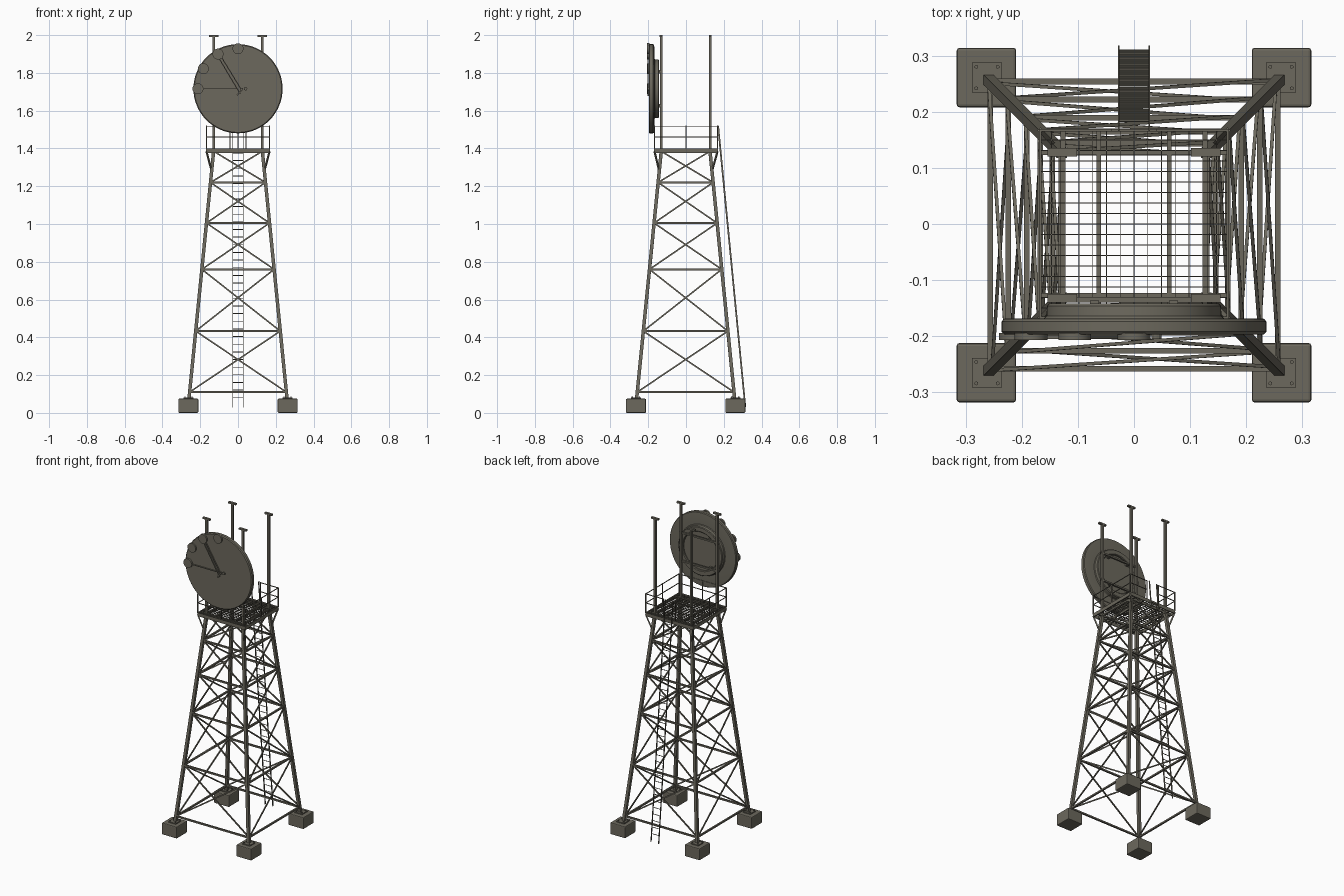
import bpy, bmesh, math
from mathutils import Vector, Matrix

if "Cube" in bpy.data.objects:
    bpy.data.objects.remove(bpy.data.objects["Cube"])

mat = bpy.data.materials.new("weathered grey steel")
mat.diffuse_color = (0.150, 0.140, 0.110, 1)
mat.use_nodes = True
mat.node_tree.nodes["Principled BSDF"].inputs["Base Color"].default_value = mat.diffuse_color


def finish(bm, name, smooth=False, bevel=0):
    bmesh.ops.recalc_face_normals(bm, faces=bm.faces[:])
    me = bpy.data.meshes.new(name)
    bm.to_mesh(me)
    bm.free()
    me.materials.append(mat)
    ob = bpy.data.objects.new(name, me)
    bpy.context.collection.objects.link(ob)
    if bevel:
        m = ob.modifiers.new("bevel", 'BEVEL')
        m.width, m.segments = bevel, 2
    if smooth:
        bpy.ops.object.select_all(action='DESELECT')
        ob.select_set(True)
        bpy.context.view_layer.objects.active = ob
        bpy.ops.object.shade_smooth_by_angle(angle=math.radians(35))
    return ob


def beam(bm, a, b, w, d, hint=(0, 0, 1)):
    """Box from a to b; w across the hint direction, d along it."""
    a, b = Vector(a), Vector(b)
    z = (b - a).normalized()
    x = Vector(hint).cross(z).normalized()
    y = z.cross(x)
    M = Matrix((x, y, z)).transposed().to_4x4()
    M.translation = (a + b) / 2
    bmesh.ops.create_cube(bm, size=1, matrix=M @ Matrix.Diagonal((w, d, (b - a).length, 1)))


def box(bm, c, s):
    bmesh.ops.create_cube(bm, size=1, matrix=Matrix.Translation(c) @ Matrix.Diagonal((*s, 1)))


def rod(bm, a, b, r, n=8):
    a, b = Vector(a), Vector(b)
    q = (b - a).to_track_quat('Z', 'Y').to_matrix().to_4x4()
    bmesh.ops.create_cone(bm, cap_ends=True, segments=n, radius1=r, radius2=r,
                          depth=(b - a).length, matrix=Matrix.Translation((a + b) / 2) @ q)


CORNERS = [(-1, -1), (1, -1), (1, 1), (-1, 1)]
Y0 = -.002  # the tower sits slightly forward of the ladder-inclusive centre


def half(z):
    """Half width of the tapering tower at height z."""
    return 0.256 - 0.0995 * (z - 0.11)


# concrete footings, base plates and anchor bolts
bm = bmesh.new()
for sx, sy in CORNERS:
    box(bm, (sx * .263, sy * .263 + Y0, .0375), (.106, .106, .075))
finish(bm, "footings", bevel=.005)
bm = bmesh.new()
for sx, sy in CORNERS:
    box(bm, (sx * .262, sy * .263 + Y0, .078), (.053, .053, .006))
    for dx, dy in CORNERS:
        x, y = sx * .262 + dx * .019, sy * .263 + dy * .019 + Y0
        rod(bm, (x, y, .08), (x, y, .088), .0035, 6)
finish(bm, "base_plates")

# tapering legs
bm = bmesh.new()
for sx, sy in CORNERS:
    a, b = half(.08), half(1.39)
    beam(bm, (sx * a, sy * a + Y0, .08), (sx * b, sy * b + Y0, 1.39), .018, .018, (0, 1, 0))
finish(bm, "legs")

# horizontal girts and crossed braces on every face
levels = [.11, .433, .76, 1.005, 1.22, 1.385]
girts, braces = bmesh.new(), bmesh.new()
for i in range(4):
    c, d = CORNERS[i], CORNERS[(i + 1) % 4]
    n = ((c[0] + d[0]) / 2, (c[1] + d[1]) / 2, 0)

    def pt(k, z, off=0):
        h = half(z)
        return (k[0] * h + n[0] * off, k[1] * h + n[1] * off + Y0, z)
    for z in levels:
        beam(girts, pt(c, z), pt(d, z), .01, .01, n)
    for z0, z1 in zip(levels, levels[1:]):
        beam(braces, pt(c, z0, .003), pt(d, z1, .003), .008, .006, n)
        beam(braces, pt(d, z0, -.003), pt(c, z1, -.003), .008, .006, n)
finish(girts, "horizontal_girts")
finish(braces, "cross_braces")

# platform frame with joists and corner brackets
P = .167
bm = bmesh.new()
for s in (-1, 1):
    beam(bm, (-P, s * P, 1.388), (P, s * P, 1.388), .005, .022)
    beam(bm, (s * P, -P, 1.388), (s * P, P, 1.388), .005, .022)
    beam(bm, (-P, s * .127, 1.386), (P, s * .127, 1.386), .008, .014)
    for x in (.063, .127):
        beam(bm, (s * x, -P, 1.386), (s * x, P, 1.386), .008, .014)
for sx, sy in CORNERS:
    h = half(1.28)
    beam(bm, (sx * h, sy * h + Y0, 1.28), (sx * P, sy * P, 1.385), .008, .008)
finish(bm, "platform_frame")

# open floor grating
bm = bmesh.new()
for i in range(-8, 9):
    beam(bm, (-P, i * .0187, 1.394), (P, i * .0187, 1.394), .0022, .006)
for i in range(-6, 7):
    beam(bm, (i * .0245, -P, 1.394), (i * .0245, P, 1.394), .0015, .004)
finish(bm, "platform_grating")

# guard rails with a gap at the back for the ladder
bm = bmesh.new()
G = .042
for x, y in [(-P, -P), (P, -P), (P, P), (-P, P), (0, -P), (P, 0), (-P, 0), (G, P), (-G, P)]:
    box(bm, (x, y, 1.458), (.005, .005, .125))
for z in (1.46, 1.518):
    for s in (-1, 1):
        beam(bm, (s * P, -P, z), (s * P, P, z), .004, .004)
        beam(bm, (s * P, P, z), (s * G, P, z), .004, .004)
    beam(bm, (-P, -P, z), (P, -P, z), .004, .004)
finish(bm, "guard_rails")

# sloping ladder
bm = bmesh.new()
lo, hi = Vector((0, .314, .03)), Vector((0, .17, 1.52))
for s in (-.027, .027):
    beam(bm, lo + Vector((s, 0, 0)), hi + Vector((s, 0, 0)), .0025, .009, (0, 1, 0))
for i in range(33):
    c = lo.lerp(hi, (.05 + i * .0405) / 1.49)
    rod(bm, c - Vector((.027, 0, 0)), c + Vector((.027, 0, 0)), .0022, 6)
finish(bm, "ladder")

# four masts with cap plates
bm = bmesh.new()
for sx, sy in CORNERS:
    x, y = sx * .128, sy * .13 + Y0
    box(bm, (x, y, 1.685), (.013, .013, .61))
    box(bm, (x, y, 1.995), (.052, .015, .01))
finish(bm, "masts")

# dish: lathed rim, front plate and rear drum
ZC = 1.716
prof = [(0, -.197), (.224, -.197), (.231, -.197), (.236, -.192), (.236, -.174),
        (.232, -.169), (.224, -.168), (.16, -.168), (.156, -.164), (.155, -.146), (.151, -.142),
        (.126, -.142), (.122, -.146), (.122, -.154), (0, -.154)]
bm = bmesh.new()
vs = [bm.verts.new((r, y, ZC)) for r, y in prof]
es = [bm.edges.new(p) for p in zip(vs, vs[1:])]
bmesh.ops.spin(bm, geom=vs + es, cent=(0, 0, ZC), axis=(0, 1, 0), angle=math.tau,
               steps=64, use_duplicate=False)
bmesh.ops.remove_doubles(bm, verts=bm.verts[:], dist=1e-5)
finish(bm, "dish", smooth=True)


def on_dish(r, deg, y):
    a = math.radians(deg)
    return Vector((r * math.cos(a), y, ZC + r * math.sin(a)))


# small round plates and feed arms on the dish front
bm = bmesh.new()
for deg in (90, 120, 150, 180):
    rod(bm, on_dish(.212, deg, -.194), on_dish(.212, deg, -.207), .029, 24)
finish(bm, "dish_discs", smooth=True)
bm = bmesh.new()
Y = (0, 1, 0)
beam(bm, on_dish(.19, 180, -.202), on_dish(0, 0, -.202), .005, .006, Y)
beam(bm, (-.103, -.202, ZC + .165), (.012, -.202, ZC - .028), .005, .006, Y)
beam(bm, (-.086, -.202, ZC + .165), (.022, -.202, ZC - .012), .005, .006, Y)
beam(bm, (-.005, -.201, ZC - .035), (.025, -.201, ZC + .003), .007, .008, Y)
rod(bm, (.04, -.194, ZC), (.04, -.205, ZC), .009, 12)
finish(bm, "feed_arms")

# bars fixing the dish to the front masts
bm = bmesh.new()
for dz in (-.09, .09):
    beam(bm, (-.14, -.135, ZC + dz), (.14, -.135, ZC + dz), .01, .01)
    for s in (-.07, .07):
        box(bm, (s, -.146, ZC + dz), (.016, .02, .016))
finish(bm, "dish_mount_bars")
